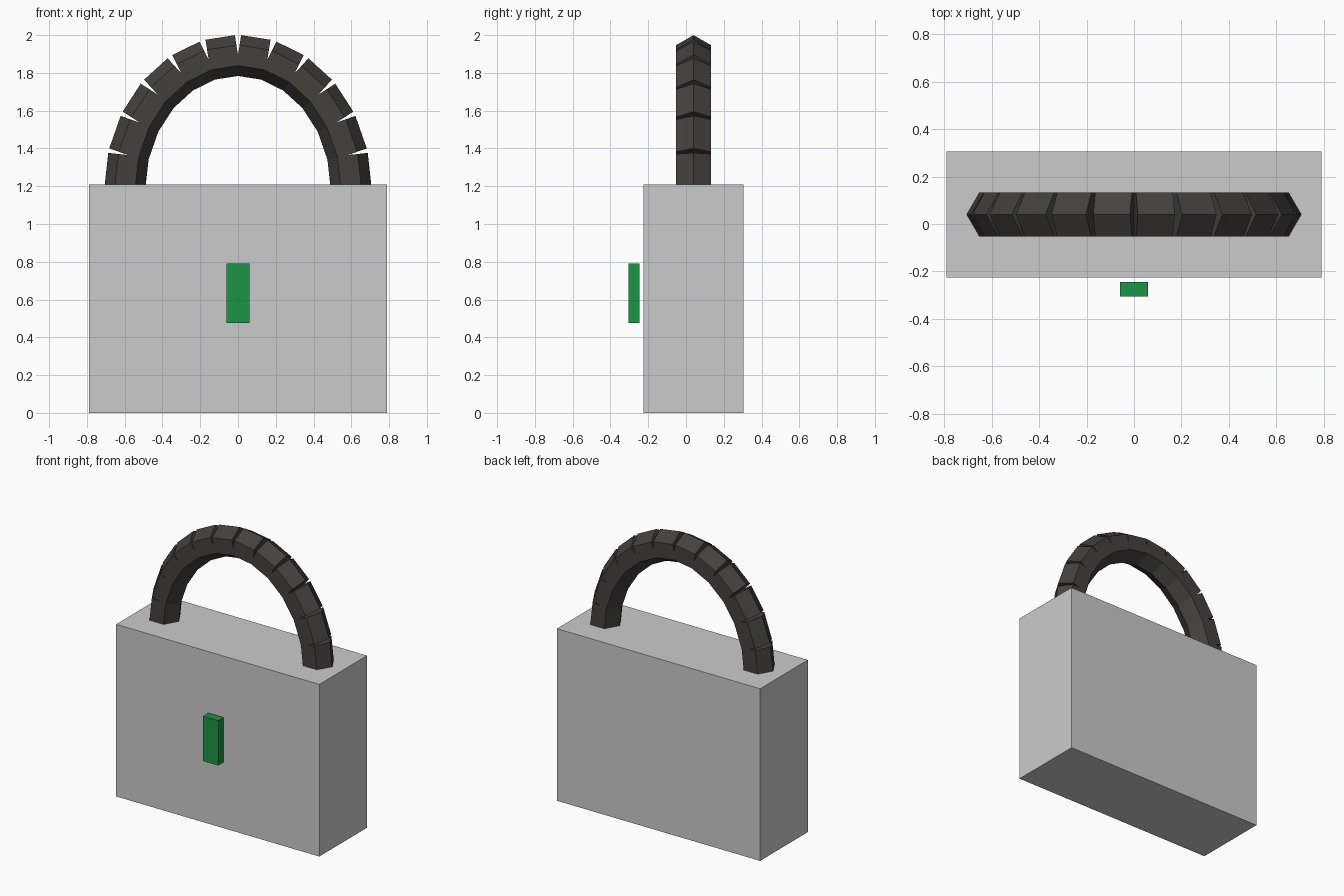
import bpy, bmesh
from math import sin, cos, radians
from mathutils import Vector, Matrix

if "Cube" in bpy.data.objects:
    bpy.data.objects.remove(bpy.data.objects["Cube"])


def material(name, rgb):
    m = bpy.data.materials.new(name)
    m.diffuse_color = (*rgb, 1)
    m.use_nodes = True
    m.node_tree.nodes["Principled BSDF"].inputs["Base Color"].default_value = m.diffuse_color
    return m


def finish(bm, name, mat=None):
    me = bpy.data.meshes.new(name)
    bm.to_mesh(me)
    bm.free()
    ob = bpy.data.objects.new(name, me)
    bpy.context.collection.objects.link(ob)
    if mat:
        me.materials.append(mat)
    return ob


def box(name, lo, hi, mat=None):
    lo, hi = Vector(lo), Vector(hi)
    bm = bmesh.new()
    bmesh.ops.create_cube(bm, size=1, matrix=Matrix.Translation((lo + hi) / 2)
                          @ Matrix.Diagonal((*(hi - lo), 1)))
    return finish(bm, name, mat)


dark = material("dark_metal", (0.06, 0.053, 0.046))
green = material("green", (0.01, 0.3, 0.06))

# Lock body and the keyhole plate floating just in front of it
box("lock_body", (-0.79, -0.225, 0), (0.79, 0.305, 1.21))
box("keyhole", (-0.06, -0.305, 0.475), (0.06, -0.245, 0.79), green)

# Shackle: twelve straight hexagonal links along a half ellipse
RADIUS, COUNT = 0.108, 12
joints = [Vector((0.6 * sin(radians(a)), 0.04, 1.18 + 0.713 * cos(radians(a))))
          for a in range(-90, 91, 180 // COUNT)]
bm = bmesh.new()
for p, q in zip(joints, joints[1:]):
    along = (q - p).normalized()
    side = Vector((0, 1, 0))
    out = side.cross(along)
    # local x (a hexagon corner) points outward from the arch
    rot = Matrix((out, along.cross(out), along)).transposed().to_4x4()
    bmesh.ops.create_cone(bm, cap_ends=True, segments=6, radius1=RADIUS, radius2=RADIUS,
                          depth=(q - p).length,
                          matrix=Matrix.Translation((p + q) / 2) @ rot @ Matrix.Rotation(radians(90), 4, 'Z'))
finish(bm, "shackle", dark)
